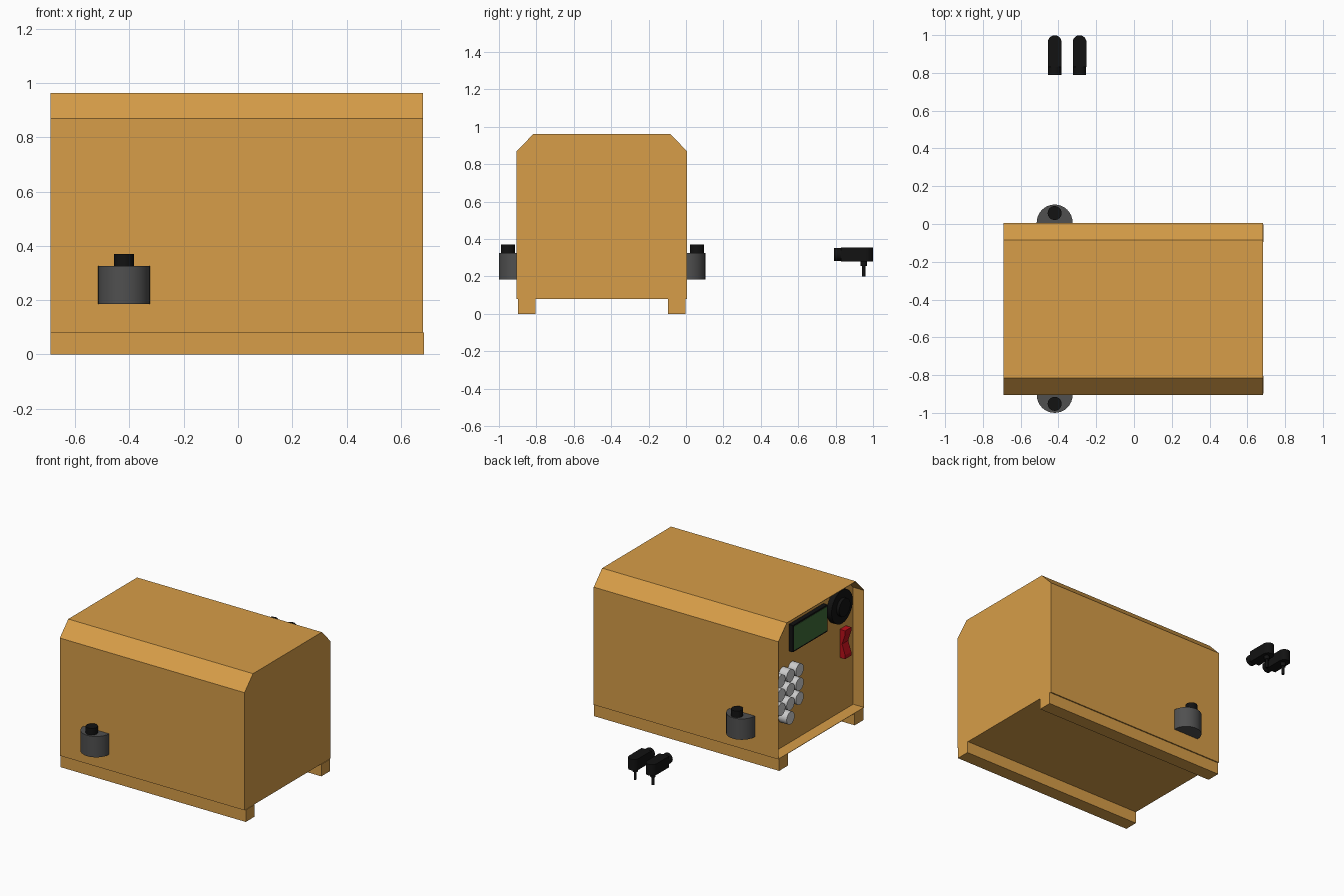
import bpy, bmesh
from mathutils import Matrix, Vector
from math import radians

if "Cube" in bpy.data.objects:
    bpy.data.objects.remove(bpy.data.objects["Cube"])


def material(name, rgb):
    m = bpy.data.materials.new(name)
    m.diffuse_color = (*rgb, 1)
    m.use_nodes = True
    m.node_tree.nodes["Principled BSDF"].inputs["Base Color"].default_value = m.diffuse_color
    return m


ORANGE = material("orange_paint", (0.68, 0.34, 0.065))
BLACK = material("black_plastic", (0.006, 0.006, 0.006))
DARK = material("dark_grey", (0.08, 0.08, 0.08))
GREEN = material("green_display", (0.05, 0.15, 0.04))
RED = material("red_plastic", (0.5, 0.005, 0.01))


def finish(name, bm, mat=None, smooth=False):
    bmesh.ops.recalc_face_normals(bm, faces=bm.faces[:])
    me = bpy.data.meshes.new(name)
    bm.to_mesh(me)
    bm.free()
    ob = bpy.data.objects.new(name, me)
    bpy.context.collection.objects.link(ob)
    if mat:
        me.materials.append(mat)
    if smooth:
        bpy.ops.object.select_all(action='DESELECT')
        bpy.context.view_layer.objects.active = ob
        ob.select_set(True)
        bpy.ops.object.shade_smooth_by_angle(angle=radians(35))
    return ob


def box(name, lo, hi, mat):
    bm = bmesh.new()
    lo, hi = Vector(lo), Vector(hi)
    bmesh.ops.create_cube(bm, size=1, matrix=Matrix.Translation((lo + hi) / 2)
                          @ Matrix.Diagonal((*(hi - lo), 1)))
    return finish(name, bm, mat)


def cylinder(name, start, end, r, mat=None, sides=32):
    bm = bmesh.new()
    a, b = Vector(start), Vector(end)
    rot = (b - a).to_track_quat('Z', 'Y').to_matrix().to_4x4()
    bmesh.ops.create_cone(bm, cap_ends=True, segments=sides, radius1=r, radius2=r,
                          depth=(b - a).length,
                          matrix=Matrix.Translation((a + b) / 2) @ rot)
    return finish(name, bm, mat, True)


def prism(points, shift):
    bm = bmesh.new()
    face = bm.faces.new([bm.verts.new(p) for p in points])
    ext = bmesh.ops.extrude_face_region(bm, geom=[face], use_keep_orig=True)
    bmesh.ops.translate(bm, vec=shift, verts=[v for v in ext["geom"]
                                              if isinstance(v, bmesh.types.BMVert)])
    bmesh.ops.recalc_face_normals(bm, faces=bm.faces[:])
    return bm


# Chamfered housing with a recessed control panel on its left end
LEFT, RIGHT, PANEL = -0.69, 0.682, -0.61
section = [(-0.905, 0.08), (0.005, 0.08), (0.005, 0.87),
           (-0.085, 0.963), (-0.815, 0.963), (-0.905, 0.87)]
bm = prism([(LEFT, y, z) for y, z in section], (RIGHT - LEFT, 0, 0))
end = min(bm.faces, key=lambda f: f.calc_center_median().x)
bmesh.ops.inset_region(bm, faces=[end], thickness=0.004)
ext = bmesh.ops.extrude_discrete_faces(bm, faces=[end])
bmesh.ops.translate(bm, vec=(PANEL - LEFT, 0, 0), verts=ext["faces"][0].verts[:])
# rejoin the recessed panel to the rim with inner walls
loops = [e for e in bm.edges if e.is_boundary]
bmesh.ops.bridge_loops(bm, edges=loops)
finish("housing", bm, ORANGE)

# Skid rails
for name, y in (("front_skid", -0.897), ("back_skid", -0.096)):
    box(name, (LEFT, y, 0), (0.686, y + 0.093, 0.08), ORANGE)

# Half-round canisters with knobs on both long sides
for side, y, knob_y in (("front", -0.905, -0.952), ("back", 0.008, 0.058)):
    cylinder(side + "_canister", (-0.42, y, 0.185), (-0.42, y, 0.325), 0.095, DARK)
    cylinder(side + "_knob", (-0.42, knob_y, 0.325), (-0.42, knob_y, 0.37), 0.037, BLACK)

# Display
box("display_bezel", (PANEL - 0.03, -0.587, 0.70), (PANEL, -0.22, 0.88), BLACK)
box("display_screen", (PANEL - 0.032, -0.577, 0.71), (PANEL - 0.02, -0.23, 0.87), GREEN)

# Round dial
cylinder("dial", (PANEL, -0.735, 0.81), (PANEL - 0.035, -0.735, 0.81), 0.112, BLACK)
cylinder("dial_hub", (PANEL, -0.735, 0.81), (PANEL - 0.055, -0.735, 0.81), 0.06, BLACK)

# Rocker switch
rocker = [(0, 0.45), (0.04, 0.45), (0.04, 0.475), (0.017, 0.545),
          (0.04, 0.615), (0.04, 0.64), (0, 0.64)]
finish("rocker_switch",
       prism([(PANEL - d, -0.825, z) for d, z in rocker], (0, 0.065, 0)), RED)

# Sockets: three columns, the middle one a row longer
for col, (y, rows) in enumerate(((-0.25, 3), (-0.153, 4), (-0.055, 3))):
    for row in range(rows):
        z = 0.577 - 0.095 * row
        cylinder(f"socket_{col}_{row}", (PANEL, y, z), (PANEL - 0.06, y, z), 0.042)

# Pair of loose plugs behind the housing
for i, x in enumerate((-0.42, -0.288)):
    n = f"plug_{i}"
    box(n + "_body", (x - 0.036, 0.83, 0.28), (x + 0.036, 0.963, 0.355), BLACK)
    cylinder(n + "_rounded_end", (x, 0.963, 0.28), (x, 0.963, 0.355), 0.036, BLACK)
    cylinder(n + "_nose", (x, 0.79, 0.318), (x, 0.84, 0.318), 0.035, BLACK)
    cylinder(n + "_collar", (x, 0.95, 0.255), (x, 0.95, 0.285), 0.017, BLACK, 16)
    cylinder(n + "_pin", (x, 0.95, 0.2), (x, 0.95, 0.26), 0.009, BLACK, 16)
